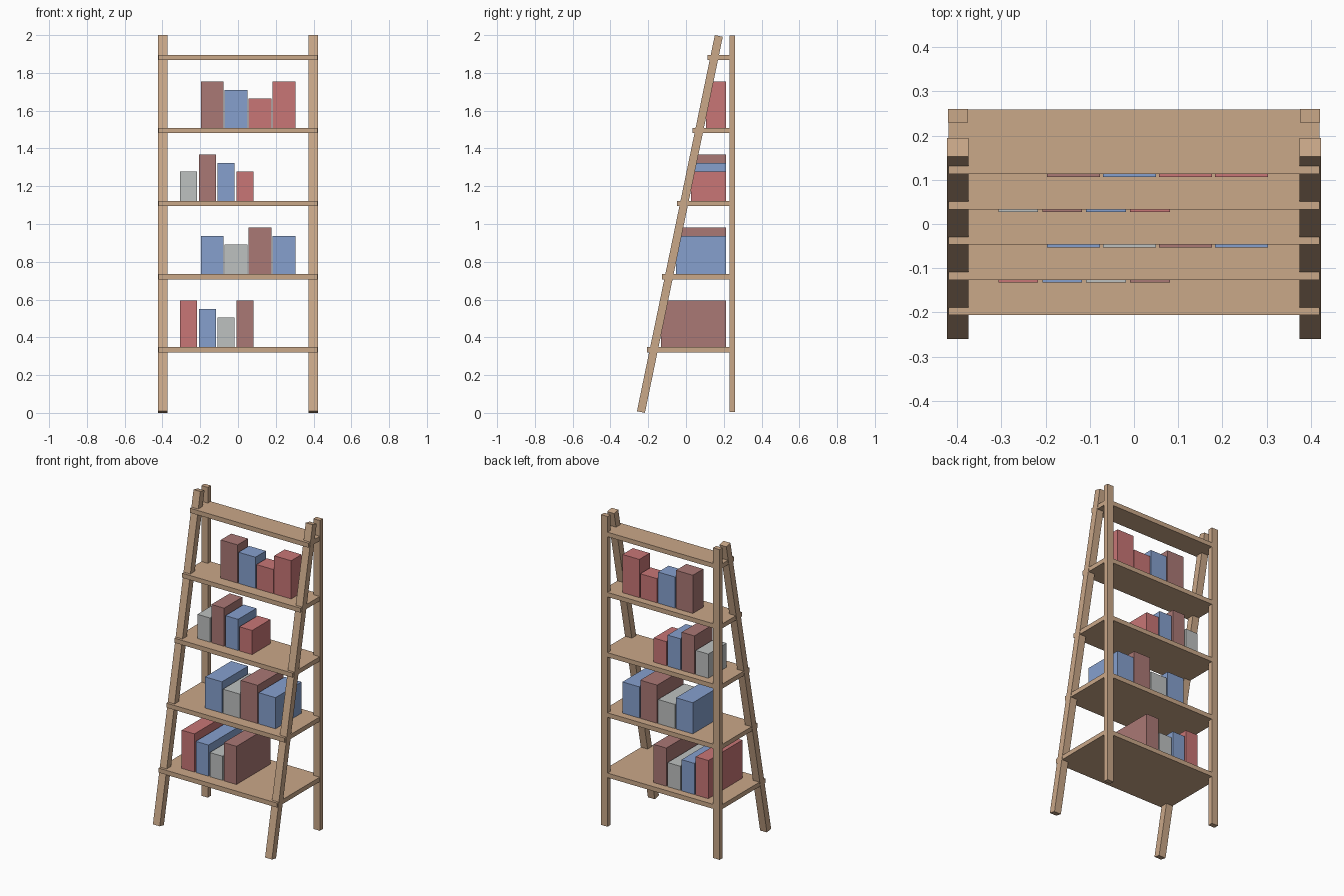
import bpy, math

if "Cube" in bpy.data.objects:
    bpy.data.objects.remove(bpy.data.objects["Cube"])


def material(name, r, g, b):
    m = bpy.data.materials.new(name)
    lin = [((c / 255 + 0.055) / 1.055) ** 2.4 for c in (r, g, b)]
    m.diffuse_color = (*lin, 1)
    m.use_nodes = True
    m.node_tree.nodes["Principled BSDF"].inputs["Base Color"].default_value = m.diffuse_color
    return m


WOOD = material("light wood", 202, 168, 137)
RED = material("dusty red", 200, 118, 118)
BLUE = material("soft blue", 134, 160, 206)
MAROON = material("brown red", 170, 120, 117)
GREY = material("pale grey", 190, 193, 192)


def box(name, lo, hi, mat, tilt=0.0):
    """Box between two corners, optionally tilted about x through its centre."""
    bpy.ops.mesh.primitive_cube_add(
        size=1, location=[(a + b) / 2 for a, b in zip(lo, hi)])
    ob = bpy.context.object
    ob.name = name
    ob.scale = [b - a for a, b in zip(lo, hi)]
    bpy.ops.object.transform_apply(location=False, rotation=False, scale=True)
    ob.rotation_euler.x = tilt
    ob.data.materials.append(mat)
    return ob


# Legs: leaning front pair and upright back pair
Y_BOT, Y_TOP, W = -0.2385, 0.1735, 0.043
lean = math.atan2(Y_TOP - Y_BOT, 1.99)
length = math.hypot(Y_TOP - Y_BOT, 1.991)
mid = (Y_BOT + Y_TOP) / 2
for side, s in (("left", -1), ("right", 1)):
    x0, x1 = sorted((s * 0.374, s * 0.4225))
    box("front_leg_" + side, (x0, mid - W / 2, 1 - length / 2),
        (x1, mid + W / 2, 1 + length / 2), WOOD, -lean)
    x0, x1 = sorted((s * 0.375, s * 0.4205))
    box("back_leg_" + side, (x0, 0.229, 0.006), (x1, 0.26, 1.997), WOOD)

# Shelves get shallower towards the top
tops = [0.35 + 0.3865 * i for i in range(5)]
for i, z in enumerate(tops):
    box(f"shelf_{i + 1}", (-0.42, -0.206 + 0.0797 * i, z - 0.029),
        (0.42, 0.2595, z), WOOD)

# Books: first x, spacing, width, then colour and height of each
rows = [
    (-0.307, 0.0995, 0.09, [(RED, .245), (BLUE, .20), (GREY, .155), (MAROON, .245)]),
    (-0.197, 0.1267, 0.12, [(BLUE, .20), (GREY, .155), (MAROON, .245), (BLUE, .20)]),
    (-0.307, 0.0995, 0.09, [(GREY, .155), (MAROON, .245), (BLUE, .20), (RED, .155)]),
    (-0.197, 0.1267, 0.12, [(MAROON, .245), (BLUE, .20), (RED, .155), (RED, .245)]),
]
for i, (x, step, width, books) in enumerate(rows):
    for j, (mat, h) in enumerate(books):
        x0 = x + j * step
        box(f"book_{i + 1}_{j + 1}", (x0, -0.132 + 0.0793 * i, tops[i]),
            (x0 + width, 0.212, tops[i] + h), mat)
